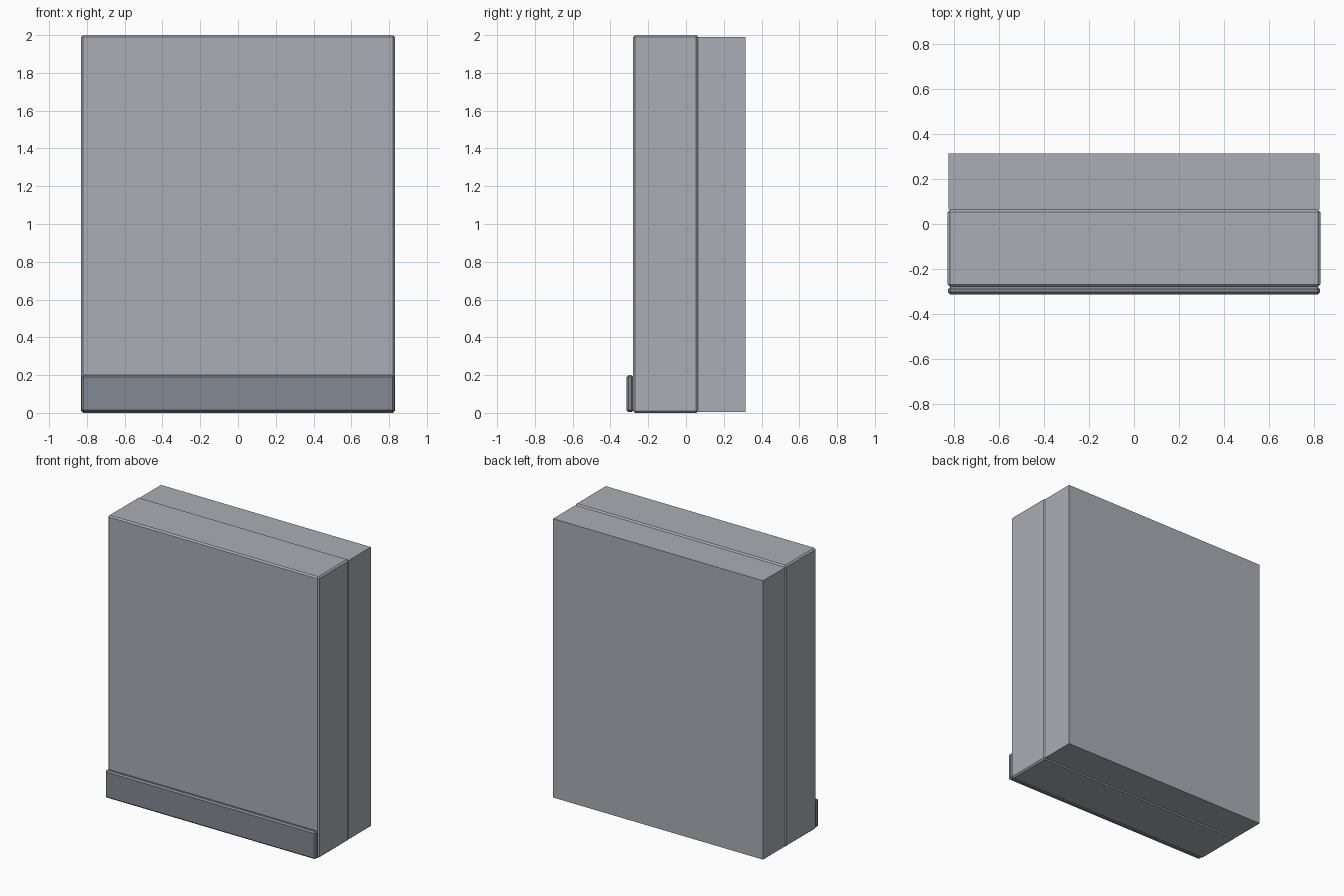
import bpy

if "Cube" in bpy.data.objects:
    bpy.data.objects.remove(bpy.data.objects["Cube"])


def material(name, rgb):
    m = bpy.data.materials.new(name)
    m.diffuse_color = (*rgb, 1)
    m.use_nodes = True
    m.node_tree.nodes["Principled BSDF"].inputs["Base Color"].default_value = m.diffuse_color
    return m


def box(name, lo, hi, mat, bevel=0, segments=1):
    """Axis-aligned box between two corners, with optional bevelled edges."""
    bpy.ops.mesh.primitive_cube_add(size=1, location=[(a + b) / 2 for a, b in zip(lo, hi)])
    ob = bpy.context.object
    ob.name = name
    ob.scale = [b - a for a, b in zip(lo, hi)]
    bpy.ops.object.transform_apply(location=False, rotation=False, scale=True)
    ob.data.materials.append(mat)
    if bevel:
        mod = ob.modifiers.new("edge_bevel", 'BEVEL')
        mod.width = bevel
        mod.segments = segments
    return ob


grey = material("light grey", (0.40, 0.42, 0.46))
dark = material("slate grey", (0.23, 0.25, 0.29))

# Rear body: plain sharp box
box("rear_body", (-0.826, 0.064, 0.006), (0.826, 0.314, 1.99), grey)
# Front door panel: softened edges
box("door_panel", (-0.83, -0.28, 0.0), (0.83, 0.064, 2.0), grey, 0.01)
# Raised strip along the foot of the door
box("kick_strip", (-0.828, -0.314, 0.004), (0.828, -0.279, 0.2), dark, 0.01)
